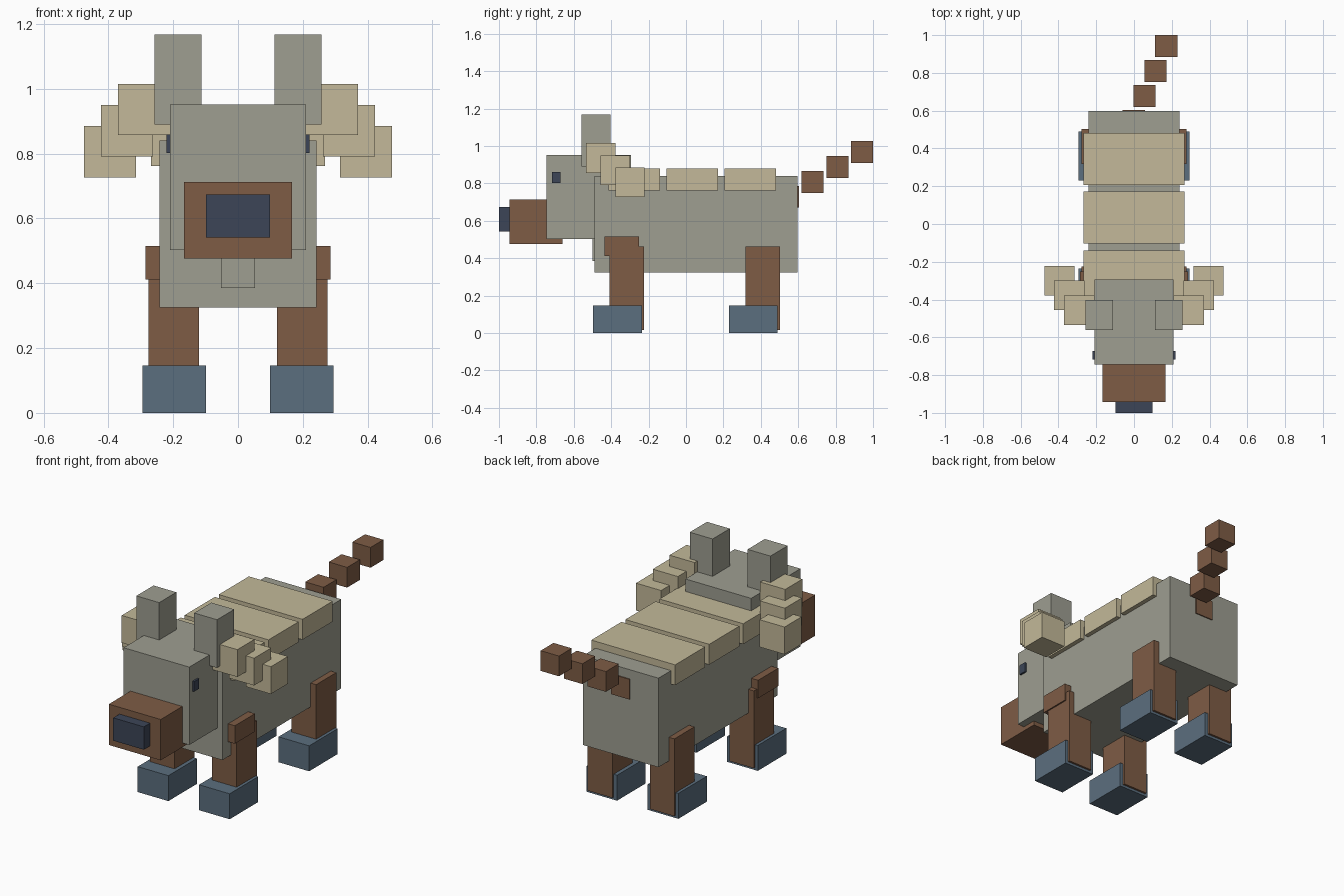
import bpy
from mathutils import Vector

cube = bpy.data.objects.get("Cube")
if cube:
    bpy.data.objects.remove(cube, do_unlink=True)


def material(name, rgb):
    mat = bpy.data.materials.new(name)
    mat.use_nodes = True
    colour = (*rgb, 1)
    mat.diffuse_color = colour
    mat.node_tree.nodes["Principled BSDF"].inputs["Base Color"].default_value = colour
    return mat


GREY = material("warm grey", (0.342, 0.342, 0.283))
TAN = material("tan", (0.546, 0.485, 0.319))
BROWN = material("brown", (0.209, 0.107, 0.06))
BLUE = material("slate blue", (0.105, 0.156, 0.209))
NAVY = material("dark navy", (0.045, 0.06, 0.095))


def box(name, mat, x, y, z):
    """Box from (min, max) ranges on each axis."""
    low, high = map(Vector, zip(x, y, z))
    bpy.ops.mesh.primitive_cube_add(size=1, location=(low + high) / 2)
    obj = bpy.context.object
    obj.name = name
    obj.data.materials.append(mat)
    for v in obj.data.vertices:
        v.co *= high - low
    return obj


def pair(name, mat, x, y, z):
    """Box on the left and its mirror on the right."""
    box("left_" + name, mat, x, y, z)
    box("right_" + name, mat, (-x[1], -x[0]), y, z)


# Body, throat and head
box("body", GREY, (-0.242, 0.242), (-0.488, 0.597), (0.325, 0.84))
box("throat", GREY, (-0.052, 0.052), (-0.5, -0.4), (0.385, 0.54))
box("head", GREY, (-0.21, 0.21), (-0.745, -0.295), (0.502, 0.952))
box("muzzle", BROWN, (-0.166, 0.166), (-0.943, -0.66), (0.477, 0.713))
box("nose", NAVY, (-0.098, 0.098), (-1.0, -0.9), (0.542, 0.674))
pair("eye", NAVY, (0.18, 0.221), (-0.717, -0.672), (0.802, 0.86))
pair("ear", GREY, (0.112, 0.258), (-0.56, -0.403), (0.89, 1.168))

# Mane tufts stepping outward, back and down
for i in range(3):
    x, y, z = 0.21 + 0.0525 * i, -0.534 + 0.078 * i, 0.857 - 0.065 * i
    pair(f"mane_tuft_{i + 1}", TAN, (x, x + 0.16), (y, y + 0.156), (z, z + 0.158))

# Back plates
for i in range(3):
    y = -0.415 + 0.311 * i
    box(f"back_plate_{i + 1}", TAN, (-0.268, 0.268), (y, y + 0.275), (0.762, 0.88))

# Legs, feet and shoulders
for name, y in (("front", -0.408), ("back", 0.318)):
    pair(name + "_leg", BROWN, (0.12, 0.277), (y, y + 0.184), (0.015, 0.462))
    pair(name + "_foot", BLUE, (0.098, 0.294), (y - 0.088, y + 0.172), (0, 0.147))
pair("shoulder", BROWN, (0.13, 0.285), (-0.436, -0.252), (0.411, 0.515))

# Tail of cubes rising to one side
for i in range(4):
    x, y, z = -0.06 + 0.0575 * i, 0.486 + 0.1323 * i, 0.67 + 0.08 * i
    box(f"tail_{i + 1}", BROWN, (x, x + 0.117), (y, y + 0.117), (z, z + 0.117))
